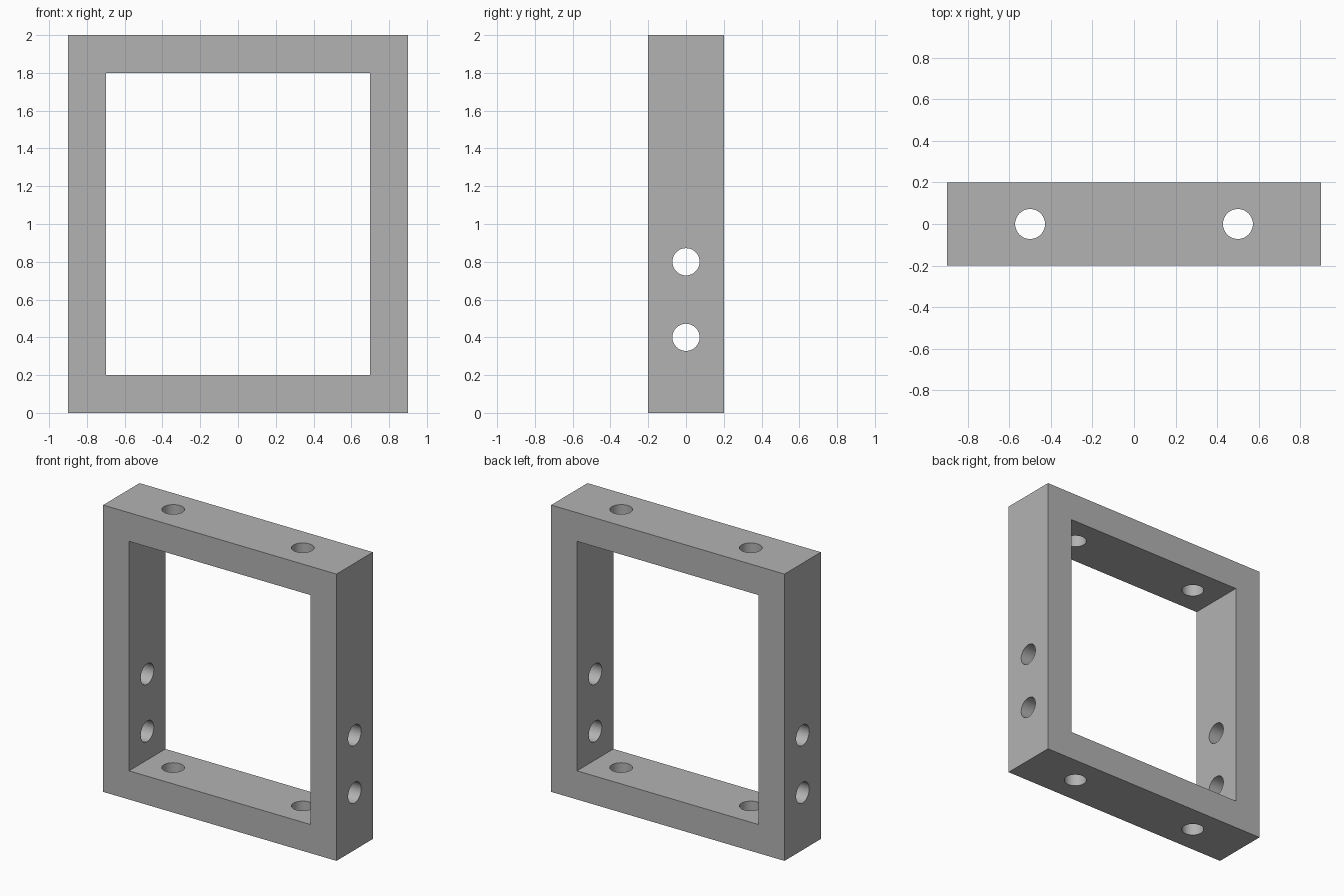
import bpy
import bmesh
from math import pi
from mathutils import Matrix, Vector

cube = bpy.data.objects.get("Cube")
if cube:
    bpy.data.objects.remove(cube, do_unlink=True)

WIDTH, DEPTH, HEIGHT, WALL = 1.8, 0.4, 2.0, 0.2
HOLE_RADIUS = 0.072

grey = bpy.data.materials.new("plain grey")
grey.use_nodes = True
colour = (0.45, 0.45, 0.45, 1)
grey.diffuse_color = colour
grey.node_tree.nodes["Principled BSDF"].inputs["Base Color"].default_value = colour


def make_object(name, bm):
    bmesh.ops.recalc_face_normals(bm, faces=bm.faces)
    mesh = bpy.data.meshes.new(name)
    bm.to_mesh(mesh)
    bm.free()
    mesh.materials.append(grey)
    obj = bpy.data.objects.new(name, mesh)
    bpy.context.collection.objects.link(obj)
    return obj


def add_box(bm, size):
    matrix = Matrix.Translation((0, 0, HEIGHT / 2)) @ Matrix.Diagonal((*size, 1))
    bmesh.ops.create_cube(bm, size=1, matrix=matrix)


def add_drill(bm, centre, rotation):
    bmesh.ops.create_cone(bm, cap_ends=True, segments=48, radius1=HOLE_RADIUS,
                          radius2=HOLE_RADIUS, depth=WALL * 1.5,
                          matrix=Matrix.Translation(Vector(centre)) @ rotation)


def cut(target, cutter):
    mod = target.modifiers.new(cutter.name, "BOOLEAN")
    mod.operation = "DIFFERENCE"
    mod.solver = "EXACT"
    mod.object = cutter
    cutter.hide_render = True
    bpy.context.view_layer.objects.active = target
    bpy.ops.object.modifier_apply(modifier=mod.name)
    bpy.data.objects.remove(cutter, do_unlink=True)


# Solid block
bm = bmesh.new()
add_box(bm, (WIDTH, DEPTH, HEIGHT))
frame = make_object("rectangular_frame", bm)

# Central opening
bm = bmesh.new()
add_box(bm, (WIDTH - 2 * WALL, DEPTH * 2, HEIGHT - 2 * WALL))
cut(frame, make_object("opening_cutter", bm))

# Bolt holes: two in each of the four walls
bm = bmesh.new()
upright = Matrix.Identity(4)
sideways = Matrix.Rotation(pi / 2, 4, "Y")
for side in (-1, 1):
    for z in (0.4, 0.8):
        add_drill(bm, (side * (WIDTH - WALL) / 2, 0, z), sideways)
    for z in (WALL / 2, HEIGHT - WALL / 2):
        add_drill(bm, (side * 0.5, 0, z), upright)
cut(frame, make_object("hole_cutter", bm))

# Smooth hole walls, sharp frame edges
bpy.ops.object.select_all(action="DESELECT")
frame.select_set(True)
bpy.context.view_layer.objects.active = frame
bpy.ops.object.shade_smooth_by_angle(angle=pi / 6)
